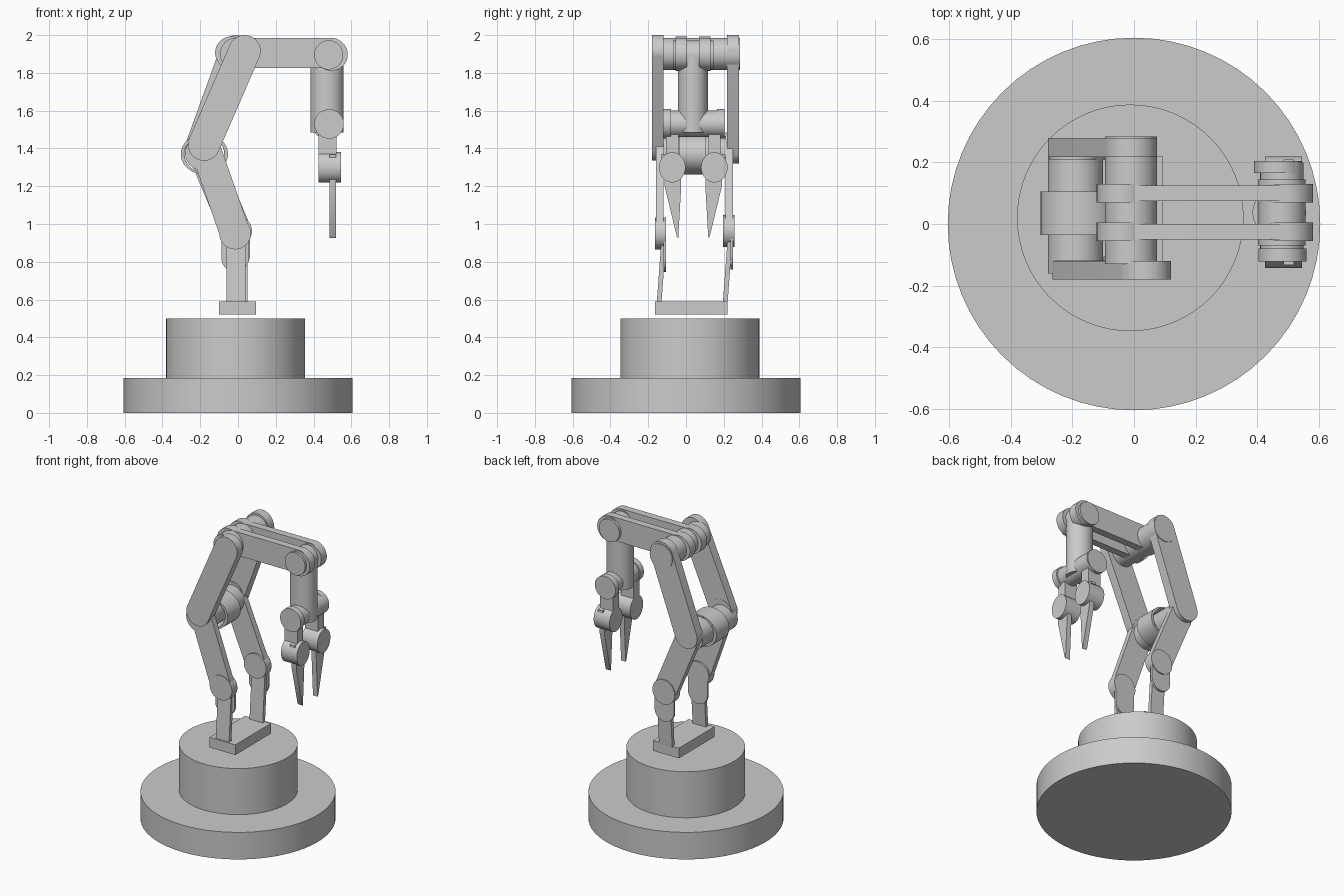
import bpy, bmesh
from math import pi, sin, cos, atan2, radians

if "Cube" in bpy.data.objects:
    bpy.data.objects.remove(bpy.data.objects["Cube"])

grey = bpy.data.materials.new("plain_grey")
grey.use_nodes = True
colour = (0.6, 0.6, 0.6, 1)
grey.diffuse_color = colour
grey.node_tree.nodes["Principled BSDF"].inputs["Base Color"].default_value = colour


def extrude(name, outline, axis, lo, hi):
    """Solid made by sweeping a 2D outline along one axis."""
    place = {"x": lambda a, b, d: (d, a, b),
             "y": lambda a, b, d: (a, d, b),
             "z": lambda a, b, d: (a, b, d)}[axis]
    bm = bmesh.new()
    low = [bm.verts.new(place(a, b, lo)) for a, b in outline]
    high = [bm.verts.new(place(a, b, hi)) for a, b in outline]
    bm.faces.new(low)
    bm.faces.new(high)
    for i in range(len(low)):
        j = (i + 1) % len(low)
        bm.faces.new((low[i], low[j], high[j], high[i]))
    bmesh.ops.recalc_face_normals(bm, faces=bm.faces)
    mesh = bpy.data.meshes.new(name)
    bm.to_mesh(mesh)
    bm.free()
    mesh.materials.append(grey)
    obj = bpy.data.objects.new(name, mesh)
    bpy.context.collection.objects.link(obj)
    bpy.ops.object.select_all(action="DESELECT")
    obj.select_set(True)
    bpy.context.view_layer.objects.active = obj
    bpy.ops.object.shade_smooth_by_angle(angle=radians(30))
    return obj


def disc(centre, rx, ry=None, count=64):
    ry = ry or rx
    return [(centre[0] + rx * cos(2 * pi * i / count),
             centre[1] + ry * sin(2 * pi * i / count)) for i in range(count)]


def capsule(p, q, r, steps=24):
    """Rounded bar outline from p to q."""
    along = atan2(q[1] - p[1], q[0] - p[0])
    points = []
    for c, start in ((q, along - pi / 2), (p, along + pi / 2)):
        for i in range(steps + 1):
            t = start + pi * i / steps
            points.append((c[0] + r * cos(t), c[1] + r * sin(t)))
    return points


def rect(a0, a1, b0, b1):
    return [(a0, b0), (a1, b0), (a1, b1), (a0, b1)]


# Stepped round base and mounting plate
extrude("base_disc", disc((0, 0), 0.605), "z", 0, 0.185)
extrude("base_drum", disc((-0.012, 0.02), 0.368), "z", 0.185, 0.5)
extrude("mounting_plate", rect(-0.1, 0.095, -0.165, 0.22), "z", 0.52, 0.59)

# Leaning posts with rounded tongues, then jointed lower and upper arms
sides = {
    "front": dict(foot=-0.155, x=-0.06, knee=(-0.015, 0.95), elbow=(-0.18, 1.42),
                  top=(0.035, 1.915), disc=(-0.165, -0.105), lower=(-0.16, -0.118),
                  upper=(-0.18, -0.12), tongue=(-0.12, -0.105)),
    "back": dict(foot=0.195, x=-0.05, knee=(-0.01, 0.963), elbow=(-0.195, 1.405),
                 top=(-0.01, 1.915), disc=(0.197, 0.257), lower=(0.208, 0.25),
                 upper=(0.218, 0.28), tongue=(0.235, 0.25)),
}
for side, s in sides.items():
    f = s["foot"]
    extrude(side + "_post", [(f, 0.58), (f + 0.025, 0.58), (f + 0.05, 0.92), (f + 0.025, 0.92)],
            "x", s["x"], s["x"] + 0.1)
    kx, kz = s["knee"]
    extrude(side + "_post_tongue", capsule((kx, kz - 0.13), (kx, kz), 0.073), "y", *s["tongue"])
    extrude(side + "_knee_joint", disc(s["knee"], 0.084), "y", *s["disc"])
    extrude(side + "_lower_arm", capsule(s["knee"], s["elbow"], 0.08), "y", *s["lower"])
    extrude(side + "_upper_arm", capsule(s["elbow"], s["top"], 0.085), "y", *s["upper"])

# Elbow axle with its loose sleeve
extrude("elbow_axle", disc((-0.19, 1.375), 0.09), "y", -0.16, 0.22)
sleeve = extrude("elbow_sleeve", disc((-0.178, 1.37), 0.125, 0.107), "y", -0.035, 0.105)
cutter = extrude("sleeve_cutter", disc((-0.178, 1.37), 0.105, 0.097), "y", -0.1, 0.2)
cutter.hide_render = True
cutter.hide_viewport = True
cutter.hide_set(True)
bore = sleeve.modifiers.new("bore", "BOOLEAN")
bore.operation = "DIFFERENCE"
bore.object = cutter

# Shoulder axle and twin forearm bars
extrude("shoulder_axle", disc((-0.01, 1.9), 0.085), "y", -0.13, 0.285)
for side, y in (("front", -0.055), ("back", 0.07)):
    ends = {"rear": (-0.035, 1.907), "tip": (0.495, 1.897)}
    extrude(side + "_forearm", capsule((-0.035, 1.905), (0.495, 1.905), 0.08), "y", y + 0.005, y + 0.055)
    for label, centre in ends.items():
        extrude(f"{side}_forearm_{label}_joint", disc(centre, 0.086), "y", y, y + 0.06)
extrude("forearm_axle", disc((0.48, 1.895), 0.077), "y", -0.07, 0.145)

# Hanging wrist column and cross axle
extrude("wrist_column", disc((0.472, 0.037), 0.087, 0.079), "z", 1.485, 1.9)
extrude("wrist_axle", disc((0.48, 1.53), 0.07), "y", -0.11, 0.2)
extrude("front_wrist_joint", disc((0.482, 1.53), 0.078), "y", -0.122, -0.08)
extrude("back_wrist_joint", disc((0.468, 1.53), 0.078), "y", 0.165, 0.205)

# Gripper: link, knuckle, key and tapered finger on each side
for side, mid, out in (("front", -0.073, -1), ("back", 0.15, 1)):
    extrude(side + "_finger_link", rect(mid - 0.032, mid + 0.032, 1.28, 1.5), "x", 0.425, 0.522)
    extrude(side + "_knuckle", disc((mid, 1.3), 0.07, 0.08), "x", 0.425, 0.545)
    key = mid + out * 0.045
    extrude(side + "_knuckle_key", rect(key - 0.015, key + 0.015, 1.352, 1.368), "x", 0.485, 0.52)
    extrude(side + "_finger", [(mid + out * 0.04, 1.27), (mid - out * 0.047, 1.27),
                               (mid - out * 0.047, 1.19), (mid - out * 0.032, 0.925),
                               (mid - out * 0.024, 0.935), (mid + out * 0.04, 1.2)],
            "x", 0.485, 0.52)
